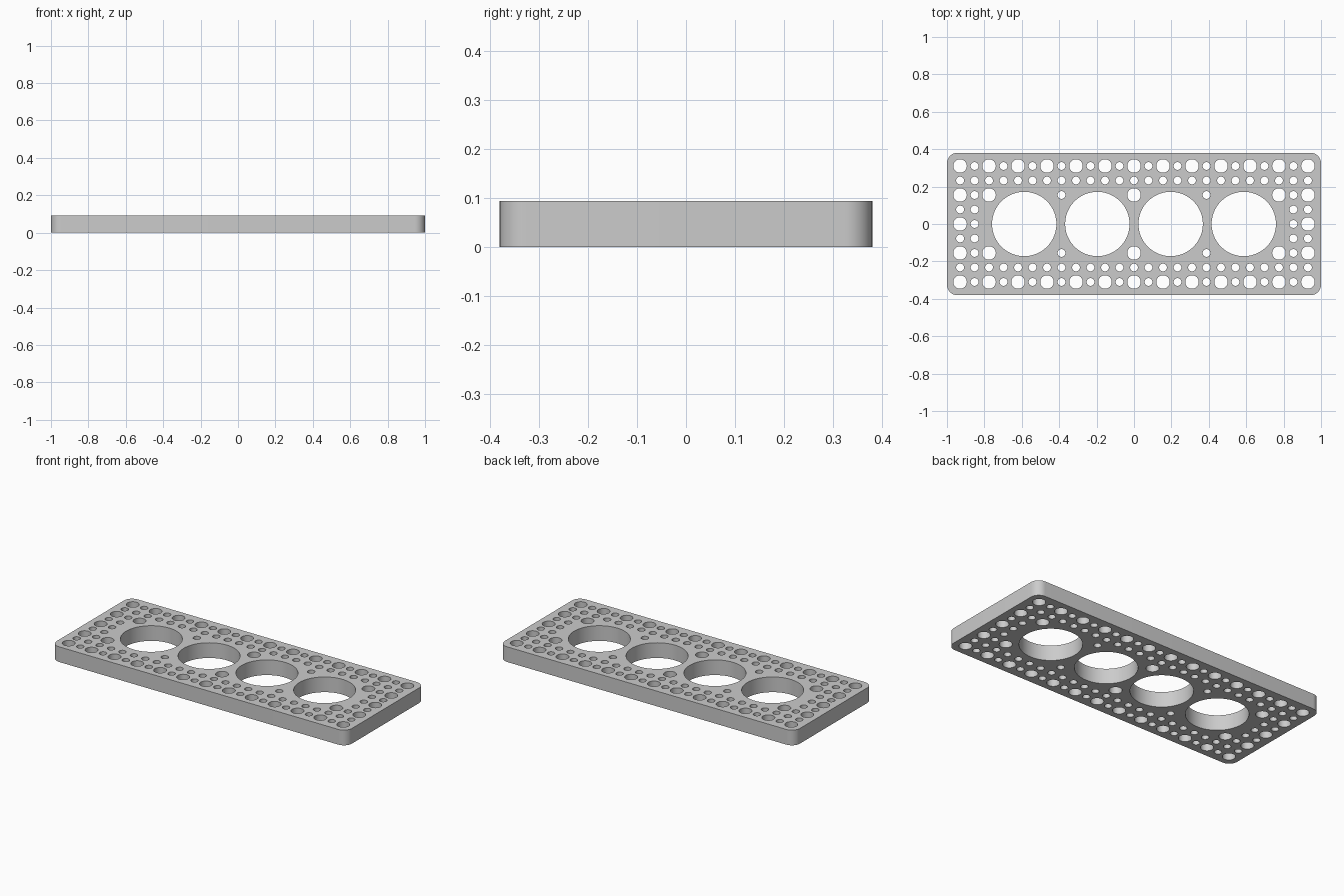
import bpy, bmesh
from math import cos, sin, pi, hypot

cube = bpy.data.objects.get("Cube")
if cube:
    bpy.data.objects.remove(cube, do_unlink=True)

HALF_X, HALF_Y, HEIGHT, CORNER = 1.0, 0.38, 0.093, 0.055
PITCH, BIG_R, LARGE_R, SMALL_R = 0.0775, 0.172, 0.036, 0.021
BIG_X = (-0.587, -0.196, 0.196, 0.587)

bm = bmesh.new()


def add_loop(points):
    verts = [bm.verts.new((x, y, 0)) for x, y in points]
    for a, b in zip(verts, verts[1:] + verts[:1]):
        bm.edges.new((a, b))


def arc(x, y, r, start, sweep, steps):
    return [(x + r * cos(start + sweep * k / steps),
             y + r * sin(start + sweep * k / steps)) for k in range(steps)]


def add_hole(x, y, r, sides):
    add_loop(arc(x, y, r, 0, 2 * pi, sides))


# Rounded outline of the plate
outline = []
for n, (sx, sy) in enumerate(((1, 1), (-1, 1), (-1, -1), (1, -1))):
    outline += arc(sx * (HALF_X - CORNER), sy * (HALF_Y - CORNER),
                   CORNER, n * pi / 2, pi / 2, 12)
    # close each quarter arc exactly on the straight side
    end = (n + 1) * pi / 2
    outline.append((sx * (HALF_X - CORNER) + CORNER * cos(end),
                    sy * (HALF_Y - CORNER) + CORNER * sin(end)))
add_loop(outline)

# Four main openings
for x in BIG_X:
    add_hole(x, 0, BIG_R, 72)

# Border grid of alternating large and small holes, skipped near the openings
for i in range(-12, 13):
    for j in range(-4, 5):
        r = LARGE_R if i % 2 == 0 and j % 2 == 0 else SMALL_R
        in_border = abs(j) >= 3 or abs(i) >= 11
        between = abs(j) == 2 and i % 5 == 0
        if in_border or between:
            add_hole(i * PITCH, j * PITCH, r, 32)

# Fill the flat profile and face it upward
bmesh.ops.triangle_fill(bm, use_beauty=True, use_dissolve=False,
                        edges=bm.edges[:], normal=(0, 0, 1))
bm.normal_update()
bmesh.ops.reverse_faces(bm, faces=[f for f in bm.faces if f.normal.z < 0])

mesh = bpy.data.meshes.new("perforated_plate")
bm.to_mesh(mesh)
bm.free()
plate = bpy.data.objects.new("perforated_plate", mesh)
bpy.context.collection.objects.link(plate)

# Plain grey material
grey = bpy.data.materials.new("light_grey")
grey.use_nodes = True
colour = (0.6, 0.6, 0.6, 1)
grey.diffuse_color = colour
grey.node_tree.nodes["Principled BSDF"].inputs["Base Color"].default_value = colour
mesh.materials.append(grey)

# Thickness, then smooth walls with crisp rims
bpy.ops.object.select_all(action="DESELECT")
plate.select_set(True)
bpy.context.view_layer.objects.active = plate
solid = plate.modifiers.new("thickness", "SOLIDIFY")
solid.thickness = HEIGHT
solid.offset = 1
bpy.ops.object.modifier_apply(modifier=solid.name)
bpy.ops.object.shade_smooth_by_angle(angle=pi / 6)
